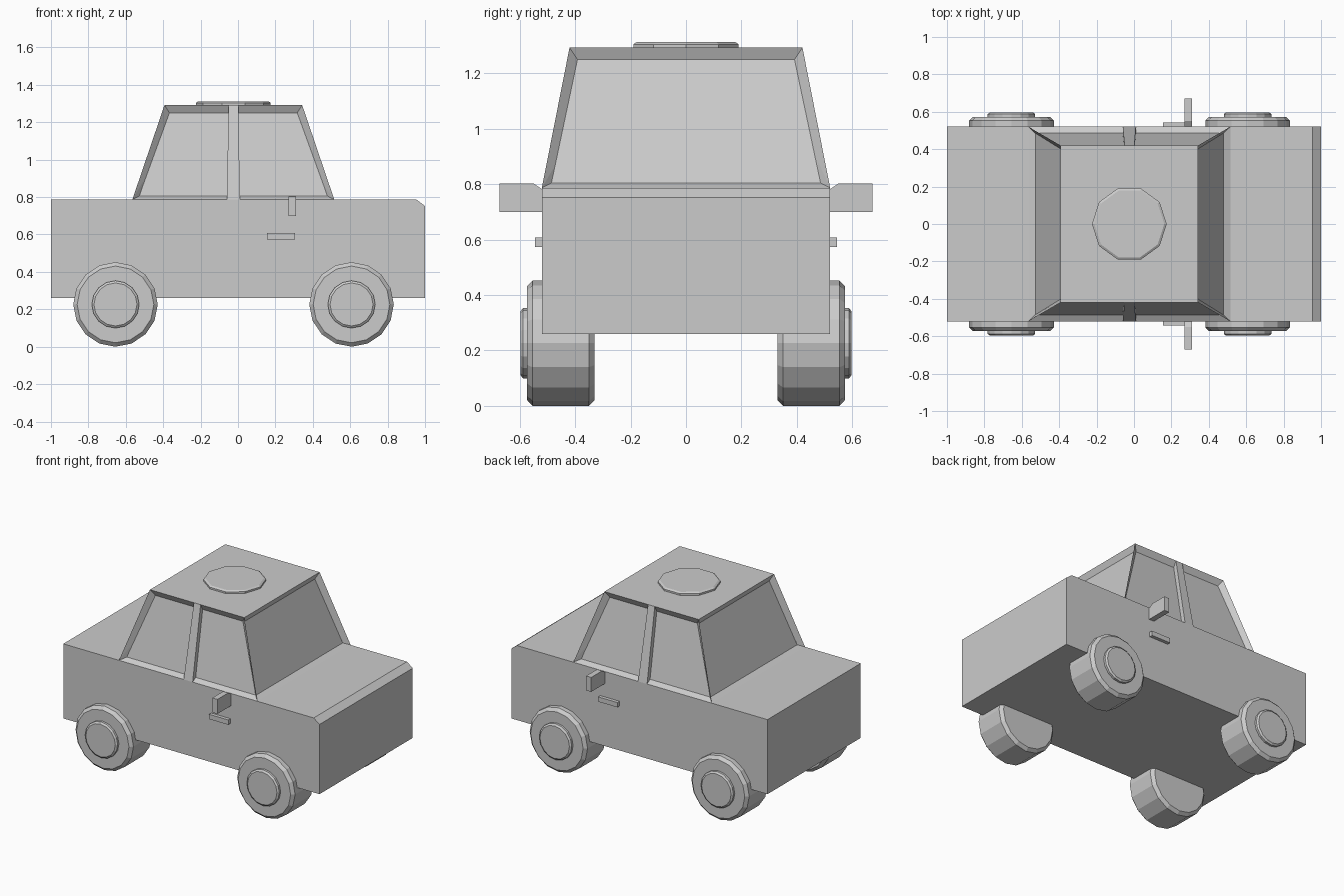
import bpy, bmesh
from math import cos, sin, tau

if "Cube" in bpy.data.objects:
    bpy.data.objects.remove(bpy.data.objects["Cube"])


def finish(name, bm):
    bmesh.ops.recalc_face_normals(bm, faces=bm.faces[:])
    me = bpy.data.meshes.new(name)
    bm.to_mesh(me)
    bm.free()
    ob = bpy.data.objects.new(name, me)
    bpy.context.collection.objects.link(ob)
    return ob


def loft(rings):
    """Skin closed rings of points, capping both ends."""
    bm = bmesh.new()
    vs = [[bm.verts.new(p) for p in ring] for ring in rings]
    n = len(vs[0])
    for a, b in zip(vs, vs[1:]):
        for i in range(n):
            j = (i + 1) % n
            bm.faces.new((a[i], a[j], b[j], b[i]))
    bm.faces.new(vs[0])
    bm.faces.new(vs[-1])
    bmesh.ops.recalc_face_normals(bm, faces=bm.faces[:])
    return bm


def rect(x0, x1, y0, y1, z):
    return [(x0, y0, z), (x1, y0, z), (x1, y1, z), (x0, y1, z)]


def wheel_rings(x, z, side, sides, profile):
    return [[(x + r * cos(tau * i / sides), side * y, z + r * sin(tau * i / sides))
             for i in range(sides)] for y, r in profile]


# Lower body: side profile with a chamfered bonnet edge
body = [(-1, .26), (1, .26), (1, .752), (.955, .786), (-1, .786)]
finish("body", loft([[(x, y, z) for x, z in body] for y in (-.52, .52)]))

# Cabin: tapered block with recessed windows on four sides
bm = loft([rect(-.565, .515, -.52, .52, .786), rect(-.393, .343, -.42, .42, 1.292)])
panes = [f for f in bm.faces if abs(f.normal.z) < .9]
bmesh.ops.inset_individual(bm, faces=panes, thickness=.045, depth=-.03)
finish("cabin", bm)

# Roof hatch disc
disc = [(1.28, .2), (1.304, .2), (1.312, .187)]
finish("roof_disc", loft([[(-.025 + r * cos(tau * i / 10), r * sin(tau * i / 10), z)
                           for i in range(10)] for z, r in disc]))

for s, tag in ((-1, "right"), (1, "left")):
    # Pillar between the side windows, flush with the cabin faces
    finish("pillar_" + tag, loft([
        rect(-.06, .01, s * .46, s * .52, .786),
        rect(-.05, .002, s * .36, s * .42, 1.292)]))

    # Door handle
    finish("handle_" + tag, loft([
        rect(.155, .305, s * .51, s * .544, z) for z in (.573, .607)]))

    # Wing mirror
    mirror = [(.51, .70), (.672, .70), (.672, .802), (.55, .802), (.52, .782), (.51, .782)]
    finish("mirror_" + tag, loft([[(x, s * y, z) for y, z in mirror]
                                  for x in (.27, .31)]))

    # Wheels and hubcaps
    for x, end in ((-.655, "rear"), (.607, "front")):
        tyre = [(.33, .205), (.35, .226), (.553, .226), (.573, .205)]
        hub = [(.56, .127), (.588, .127), (.597, .115)]
        finish(f"wheel_{end}_{tag}", loft(wheel_rings(x, .226, s, 16, tyre)))
        finish(f"hubcap_{end}_{tag}", loft(wheel_rings(x, .226, s, 16, hub)))
